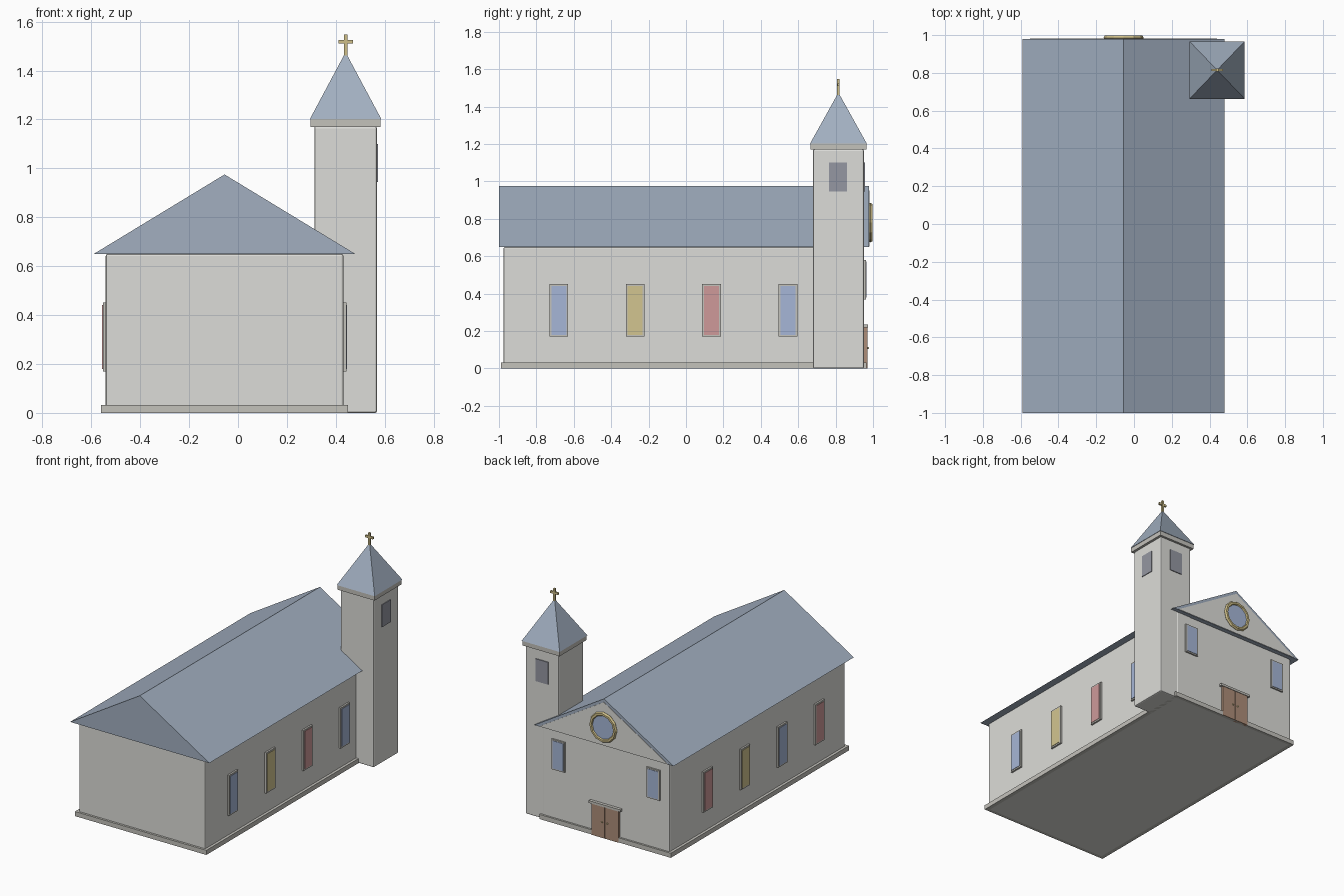
import bpy, math

if "Cube" in bpy.data.objects:
    bpy.data.objects.remove(bpy.data.objects["Cube"])


def mat(name, r, g, b):
    m = bpy.data.materials.new(name)
    m.diffuse_color = (r, g, b, 1)
    m.use_nodes = True
    m.node_tree.nodes["Principled BSDF"].inputs["Base Color"].default_value = m.diffuse_color
    return m


STONE = mat("stone", 0.72, 0.72, 0.69)
TRIM = mat("trim", 0.55, 0.54, 0.50)
SLATE = mat("slate", 0.36, 0.43, 0.53)
GOLD = mat("gold", 0.62, 0.52, 0.25)
WOOD = mat("wood", 0.42, 0.27, 0.19)
DARK = mat("dark", 0.30, 0.31, 0.36)
BLUE = mat("blue_glass", 0.38, 0.47, 0.68)
YELLOW = mat("yellow_glass", 0.65, 0.56, 0.28)
RED = mat("red_glass", 0.62, 0.32, 0.32)


def mesh(name, verts, faces, m):
    me = bpy.data.meshes.new(name)
    me.from_pydata(verts, [], faces)
    me.materials.append(m)
    ob = bpy.data.objects.new(name, me)
    bpy.context.collection.objects.link(ob)
    return ob


def box(name, x, y, z, m, bevel=0):
    v = [(a, b, c) for a in x for b in y for c in z]
    f = [(0, 1, 3, 2), (4, 6, 7, 5), (0, 4, 5, 1),
         (2, 3, 7, 6), (0, 2, 6, 4), (1, 5, 7, 3)]
    ob = mesh(name, v, f, m)
    if bevel:
        mod = ob.modifiers.new("bevel", 'BEVEL')
        mod.width = bevel
        mod.segments = 2
    return ob


def prism(name, cx, half, y, z, m):
    v = [p for b in y for p in ((cx - half, b, z[0]), (cx + half, b, z[0]), (cx, b, z[1]))]
    return mesh(name, v, [(0, 1, 2), (3, 5, 4), (0, 3, 4, 1), (1, 4, 5, 2), (2, 5, 3, 0)], m)


def span(c, h):
    return (c - h, c + h)


CX = -0.055            # nave centre line
TX, TY = 0.44, 0.815   # tower centre
BACK = 0.953           # entrance wall

# Nave, plinth, roof and entrance gable
box("nave_walls", span(CX, 0.486), (-0.975, BACK), (0, 0.65), STONE, 0.008)
box("plinth", span(CX, 0.505), (-0.99, 0.966), (0, 0.032), TRIM)
prism("nave_roof", CX, 0.535, (-1.0, 0.979), (0.65, 0.975), SLATE)
prism("gable_wall", CX, 0.495, (0.96, 0.982), (0.652, 0.952), STONE)

# Tower, cornice and pyramid spire
box("tower", span(TX, 0.128), span(TY, 0.136), (0, 1.172), STONE, 0.008)
box("tower_cornice", span(TX, 0.143), span(TY, 0.149), (1.17, 1.202), TRIM)
base = [(TX + a * 0.146, TY + b * 0.152, 1.202) for a, b in ((-1, -1), (1, -1), (1, 1), (-1, 1))]
mesh("spire", base + [(TX, TY, 1.475)],
     [(3, 2, 1, 0), (0, 1, 4), (1, 2, 4), (2, 3, 4), (3, 0, 4)], SLATE)

# Cross
box("cross_post", span(TX, 0.007), span(TY, 0.007), (1.46, 1.547), GOLD)
box("cross_arm", span(TX, 0.03), span(TY, 0.006), (1.51, 1.525), GOLD)

# Belfry openings on the outer side and the entrance side
box("belfry_opening_side", (0.55, 0.573), span(TY - 0.003, 0.048), (0.945, 1.1), DARK)
box("belfry_opening_back", span(TX, 0.048), (0.93, 0.957), (0.945, 1.1), DARK)

# Side windows
YS = (-0.68, -0.272, 0.136, 0.545)
for side, s, colours in (("right", 1, (BLUE, YELLOW, RED, BLUE)),
                         ("left", -1, (RED, BLUE, YELLOW, RED))):
    for i, (y, c) in enumerate(zip(YS, colours)):
        def depth(d):
            return tuple(sorted((CX + s * 0.47, CX + s * (0.486 + d))))
        box(f"{side}_window_frame_{i}", depth(0.012), span(y, 0.05), (0.17, 0.452), TRIM)
        box(f"{side}_window_glass_{i}", depth(0.015), span(y, 0.04), (0.18, 0.442), c)

# Entrance wall windows
for i, s in enumerate((-1, 1)):
    x = CX + s * 0.365
    box(f"back_window_frame_{i}", span(x, 0.05), (0.93, 0.963), (0.37, 0.58), TRIM)
    box(f"back_window_glass_{i}", span(x, 0.041), (0.93, 0.966), (0.379, 0.571), BLUE)

# Double door with lintel and knobs
for i, s in enumerate((-1, 1)):
    box(f"door_leaf_{i}", span(CX + s * 0.053, 0.051), (0.94, 0.97), (0, 0.218), WOOD)
    bpy.ops.mesh.primitive_uv_sphere_add(segments=8, ring_count=6, radius=0.006,
                                         location=(CX + s * 0.02, 0.972, 0.11))
    knob = bpy.context.object
    knob.name = f"door_knob_{i}"
    knob.data.materials.append(GOLD)
box("door_lintel", span(CX, 0.122), (0.94, 0.974), (0.218, 0.234), TRIM)

# Round window in the gable
ROT = (math.pi / 2, 0, 0)
bpy.ops.mesh.primitive_torus_add(major_segments=12, minor_segments=6, major_radius=0.092,
                                 minor_radius=0.014, location=(CX, 0.986, 0.78), rotation=ROT)
ring = bpy.context.object
ring.name = "round_window_ring"
ring.data.materials.append(GOLD)
bpy.ops.mesh.primitive_cylinder_add(vertices=12, radius=0.088, depth=0.03,
                                    location=(CX, 0.975, 0.78), rotation=ROT)
glass = bpy.context.object
glass.name = "round_window_glass"
glass.data.materials.append(BLUE)
